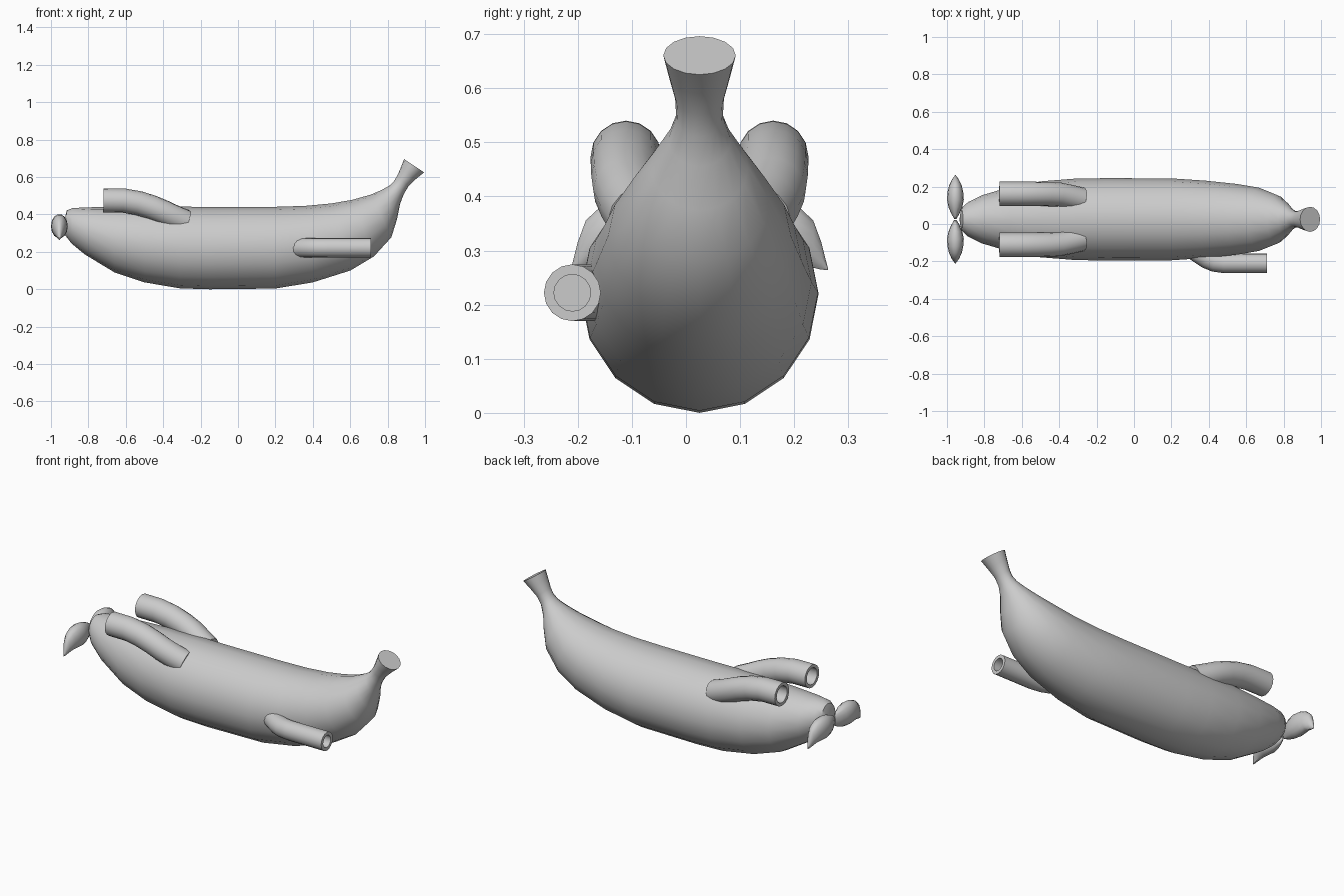
import bpy, bmesh, math
from mathutils import Vector

if "Cube" in bpy.data.objects:
    bpy.data.objects.remove(bpy.data.objects["Cube"])

CY = 0.025  # centre line of the body


def loft(name, rings, sides=16, angle=40):
    """Skin elliptical rings given as (centre, half axis u, half axis v)."""
    bm = bmesh.new()
    loops = []
    for c, u, v in rings:
        loops.append([bm.verts.new(c + u * math.cos(2 * math.pi * i / sides)
                                   + v * math.sin(2 * math.pi * i / sides))
                      for i in range(sides)])
    for a, b in zip(loops, loops[1:]):
        for i in range(sides):
            j = (i + 1) % sides
            bm.faces.new((a[i], a[j], b[j], b[i]))
    bm.faces.new(loops[0][::-1])
    bm.faces.new(loops[-1])
    bmesh.ops.recalc_face_normals(bm, faces=bm.faces)
    me = bpy.data.meshes.new(name)
    bm.to_mesh(me)
    bm.free()
    ob = bpy.data.objects.new(name, me)
    bpy.context.collection.objects.link(ob)
    bpy.ops.object.select_all(action='DESELECT')
    ob.select_set(True)
    bpy.context.view_layer.objects.active = ob
    bpy.ops.object.shade_smooth_by_angle(angle=math.radians(angle))
    return ob


def pipe(name, path, r, bore, depth):
    """Bent pipe from its buried end to an open, hollow mouth."""
    pts = [Vector(p) for p in path]
    rings = []

    def ring(c, t, rad):
        side = t.cross(Vector((0, 0, 1))).normalized()
        rings.append((c, side * rad, side.cross(t).normalized() * rad))

    for i, p in enumerate(pts):
        t = (pts[min(i + 1, len(pts) - 1)] - pts[max(i - 1, 0)]).normalized()
        ring(p, t, r)
    ring(pts[-1], t, bore)
    ring(pts[-1] - t * depth, t, bore)
    return loft(name, rings)


# Banana body: top x, top z, bottom x, bottom z, half width
sections = [
    (-.920, .405, -.932, .335, .035),
    (-.915, .422, -.925, .290, .062),
    (-.885, .434, -.890, .245, .092),
    (-.810, .438, -.820, .187, .128),
    (-.660, .441, -.660, .090, .174),
    (-.500, .443, -.500, .037, .203),
    (-.310, .442, -.310, .005, .218),
    (-.150, .440, -.150, .000, .220),
    (.200, .441, .200, .004, .219),
    (.360, .446, .400, .037, .207),
    (.500, .459, .600, .100, .189),
    (.610, .478, .727, .176, .169),
    (.710, .506, .820, .278, .130),
    (.770, .532, .850, .374, .090),
    (.813, .556, .866, .455, .058),
    (.835, .580, .887, .510, .043),
    (.852, .608, .912, .552, .045),
    (.872, .655, .952, .590, .057),
    (.888, .696, .995, .625, .067),
]
rings = []
for tx, tz, bx, bz, w in sections:
    top, bot = Vector((tx, CY, tz)), Vector((bx, CY, bz))
    rings.append(((top + bot) / 2, Vector((0, w, 0)), (top - bot) / 2))
loft("banana_body", rings)

# Pair of bent exhaust pipes and the propeller blades, mirrored in y
for s, label in ((1, "left"), (-1, "right")):
    exhaust = [(-.28, .105, .36), (-.34, .120, .385), (-.40, .132, .413),
               (-.46, .135, .438), (-.53, .136, .460), (-.61, .136, .474),
               (-.72, .136, .475)]
    pipe("exhaust_" + label, [(x, CY + s * y, z) for x, y, z in exhaust],
         .065, .047, .10)

    # y offset, z, half width in x, half height in z
    blade = [(.003, .335, .006, .030), (.03, .335, .022, .045),
             (.065, .336, .037, .058), (.105, .337, .045, .065),
             (.145, .336, .042, .062), (.180, .330, .034, .055),
             (.210, .312, .020, .045), (.225, .290, .010, .026),
             (.237, .266, .001, .002)]
    loft("propeller_blade_" + label,
         [(Vector((-.955, CY + s * y, z)), Vector((w, 0, 0)), Vector((0, 0, h)))
          for y, z, w, h in blade], 14)

# Single side cannon
pipe("side_cannon", [(.30, -.125, .222), (.35, -.160, .222), (.39, -.186, .222),
                     (.43, -.203, .222), (.48, -.210, .222), (.71, -.210, .222)],
     .0525, .034, .10)
